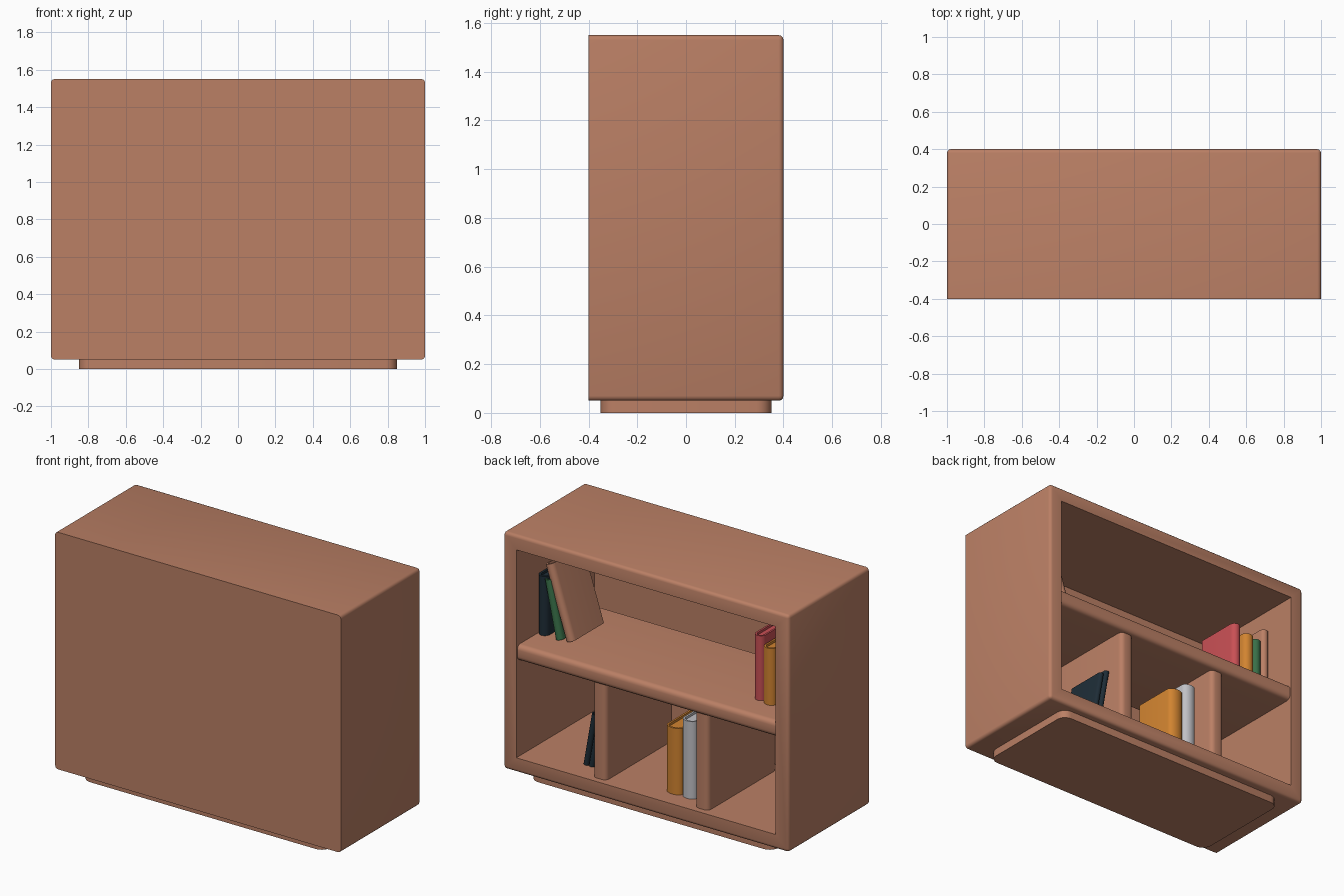
import bpy, bmesh, math
from mathutils import Matrix

if "Cube" in bpy.data.objects:
    bpy.data.objects.remove(bpy.data.objects["Cube"])


def material(name, rgb):
    m = bpy.data.materials.new(name)
    m.diffuse_color = (*rgb, 1)
    m.use_nodes = True
    m.node_tree.nodes["Principled BSDF"].inputs["Base Color"].default_value = m.diffuse_color
    return m


WOOD = material("terracotta_wood", (0.495, 0.214, 0.13))
RED = material("red_cover", (0.58, 0.08, 0.09))
ORANGE = material("orange_cover", (0.64, 0.23, 0.03))
GREEN = material("green_cover", (0.04, 0.16, 0.065))
SILVER = material("silver_cover", (0.53, 0.53, 0.56))
NAVY = material("navy_cover", (0.013, 0.026, 0.038))


def finish(bm, name, mat):
    bmesh.ops.recalc_face_normals(bm, faces=bm.faces)
    me = bpy.data.meshes.new(name)
    bm.to_mesh(me)
    bm.free()
    ob = bpy.data.objects.new(name, me)
    bpy.context.collection.objects.link(ob)
    me.materials.append(mat)
    bpy.context.view_layer.objects.active = ob
    ob.select_set(True)
    bpy.ops.object.shade_smooth_by_angle(angle=math.radians(35))
    ob.select_set(False)
    return ob


def box_bm(x0, x1, y0, y1, z0, z1):
    bm = bmesh.new()
    bmesh.ops.create_cube(bm, size=1)
    for v in bm.verts:
        v.co.x = x0 if v.co.x < 0 else x1
        v.co.y = y0 if v.co.y < 0 else y1
        v.co.z = z0 if v.co.z < 0 else z1
    return bm


def bevel(bm, r, seg, keep):
    edges = [e for e in bm.edges if keep(e)]
    bmesh.ops.bevel(bm, geom=edges, offset=r, segments=seg, profile=0.5, affect='EDGES')


# Carcass: rounded box hollowed from the open +y face, thin flat panel at -y
bm = box_bm(-1, 1, -0.4, 0.4, 0.05, 1.55)
mouth = [f for f in bm.faces if f.calc_center_median().y > 0.39][0]
bmesh.ops.inset_individual(bm, faces=[mouth], thickness=0.092, use_even_offset=True)
new = bmesh.ops.extrude_discrete_faces(bm, faces=[mouth])['faces'][0]
for v in new.verts:
    v.co.y = -0.38
bevel(bm, 0.02, 3, lambda e: all(abs(v.co.x) > 0.999 for v in e.verts)
      and max(v.co.y for v in e.verts) > 0.39)
finish(bm, "cabinet_carcass", WOOD)

# Plinth with rounded upright corners
bm = box_bm(-0.85, 0.85, -0.35, 0.35, 0, 0.06)
bevel(bm, 0.06, 5, lambda e: abs(e.verts[0].co.z - e.verts[1].co.z) > 0.01)
finish(bm, "plinth", WOOD)

# Middle shelf and two dividers, with rounded open-side edges
bm = box_bm(-0.92, 0.92, -0.30, 0.39, 0.75, 0.85)
bevel(bm, 0.03, 4, lambda e: all(v.co.y > 0.38 for v in e.verts)
      and abs(e.verts[0].co.x - e.verts[1].co.x) > 0.1)
finish(bm, "middle_shelf", WOOD)
for side, cx in (("left", -0.36), ("right", 0.355)):
    bm = box_bm(cx - 0.048, cx + 0.048, -0.30, 0.36, 0.13, 0.76)
    bevel(bm, 0.03, 4, lambda e: all(v.co.y > 0.34 for v in e.verts)
          and abs(e.verts[0].co.z - e.verts[1].co.z) > 0.1)
    finish(bm, side + "_divider", WOOD)


# Book: U-shaped cover with a rounded spine at +y and a recessed page block
def book(name, mat, x, y_front, z, w, h, depth=0.30, lean=0):
    r, t = w / 2, min(0.012, w / 5)
    bulge = min(r, 0.035)
    arc = [math.pi * i / 8 for i in range(9)]
    outer = [(r * math.cos(a), bulge * math.sin(a) - bulge) for a in arc]
    inside = [((r - t) * math.cos(a), (bulge - t) * math.sin(a) - bulge) for a in arc]
    outer = [(r, -depth)] + outer + [(-r, -depth)]
    inside = [(r - t, -depth)] + inside + [(-r + t, -depth)]
    bm = bmesh.new()
    rings = [[bm.verts.new((px, py, pz)) for px, py in pts]
             for pts, pz in ((outer, 0), (inside, 0), (inside, h), (outer, h))]
    n = len(outer)
    for k in range(4):
        a, b = rings[k], rings[(k + 1) % 4]
        for i in range(n - 1):
            bm.faces.new((a[i], a[i + 1], b[i + 1], b[i]))
    for i in (0, n - 1):
        bm.faces.new([ring[i] for ring in rings])
    pages = box_bm(-r + t * 0.9, r - t * 0.9, -depth + 0.015, -bulge - 0.002, 0.012, h - 0.015)
    tmp = bpy.data.meshes.new("page_tmp")
    pages.to_mesh(tmp)
    pages.free()
    bm.from_mesh(tmp)
    bpy.data.meshes.remove(tmp)
    a = math.radians(lean)
    lift = r * abs(math.sin(a))
    bm.transform(Matrix.Translation((x, y_front, z + lift)) @ Matrix.Rotation(a, 4, 'Y'))
    finish(bm, name, mat)


TOP, FLOOR = 0.85, 0.142
# Upper shelf, -x end: upright row
book("upper_red_book", RED, -0.648, 0.21, TOP, 0.068, 0.41)
book("upper_orange_book", ORANGE, -0.730, 0.23, TOP, 0.08, 0.36)
book("upper_green_book", GREEN, -0.81, 0.21, TOP, 0.06, 0.36)
book("upper_brown_book", WOOD, -0.872, 0.21, TOP, 0.055, 0.45)
# Upper shelf, +x end: one upright, two leaning
book("upper_navy_book", NAVY, 0.872, 0.20, TOP, 0.07, 0.375)
book("leaning_green_book", GREEN, 0.75, 0.21, TOP, 0.05, 0.37, lean=12)
book("leaning_brown_book", WOOD, 0.68, 0.20, TOP, 0.06, 0.475, depth=0.31, lean=18)
# Lower bays
book("lower_orange_book", ORANGE, -0.105, 0.29, FLOOR, 0.11, 0.42)
book("lower_silver_book", SILVER, -0.21, 0.29, FLOOR, 0.095, 0.49)
book("lower_navy_book_a", NAVY, 0.488, 0.26, FLOOR, 0.035, 0.37, depth=0.27, lean=-10)
book("lower_navy_book_b", NAVY, 0.526, 0.26, FLOOR, 0.035, 0.34, depth=0.27, lean=-10)
